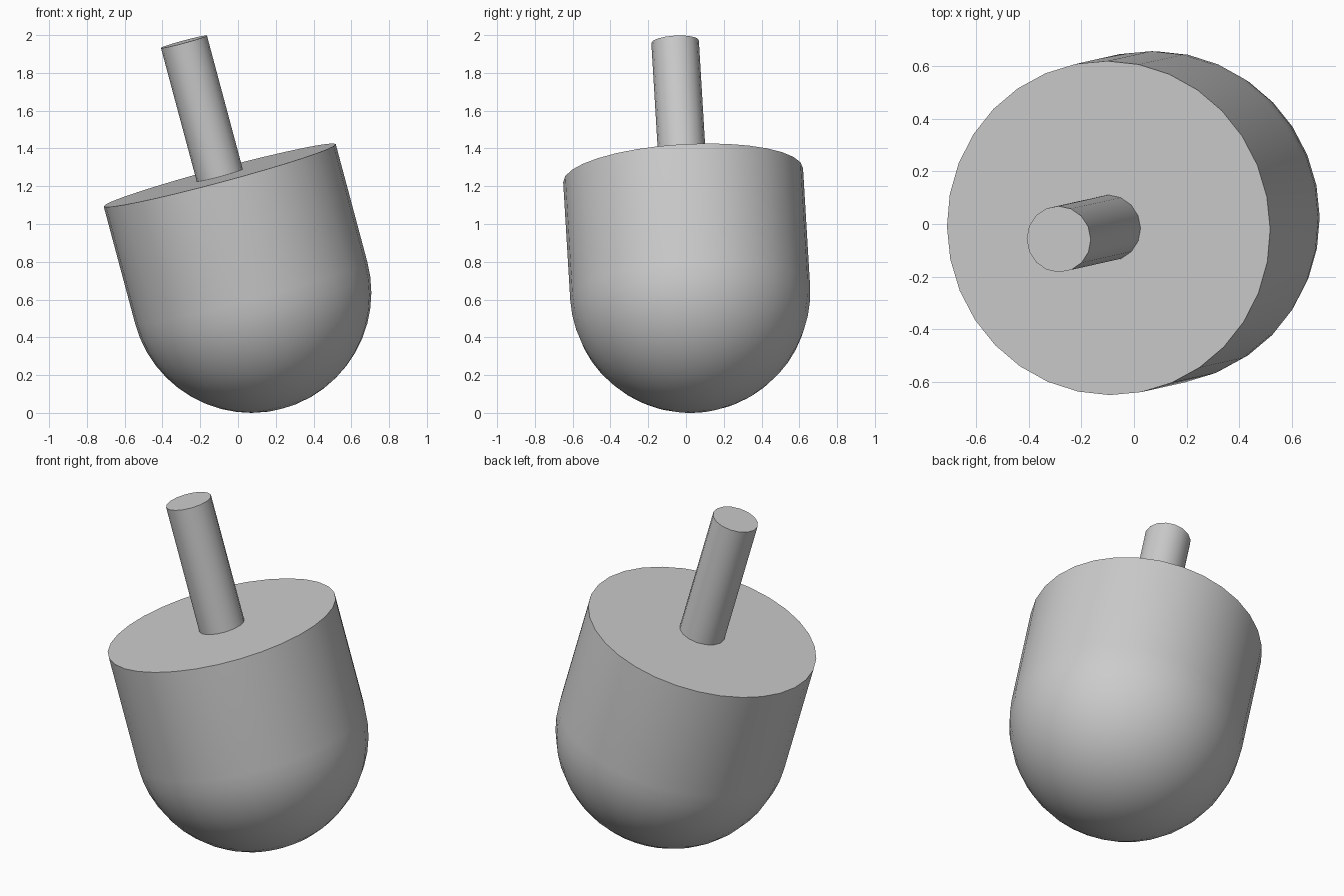
import bpy
import bmesh
from math import sin, cos, pi, radians
from mathutils import Vector, Matrix

if "Cube" in bpy.data.objects:
    bpy.data.objects.remove(bpy.data.objects["Cube"], do_unlink=True)

RADIUS = 0.636         # body and rounded tip share one radius
WALL = 0.645           # straight wall above the rounded tip
STEM_RADIUS = 0.126
STEM_LENGTH = 0.733
AXIS = Vector((-0.268, -0.06, 1)).normalized()
TIP_CENTRE = Vector((0.07, 0.022, RADIUS))

# One plain grey for the whole toy
grey = bpy.data.materials.new("plain grey")
grey.use_nodes = True
colour = (0.6, 0.6, 0.6, 1)
grey.diffuse_color = colour
grey.node_tree.nodes["Principled BSDF"].inputs["Base Color"].default_value = colour

# Shared lean of the toy
lean = Vector((0, 0, 1)).rotation_difference(AXIS).to_matrix().to_4x4()
placement = Matrix.Translation(TIP_CENTRE) @ lean


def lathe(name, profile, sides):
    """Turn a (radius, height) profile around the leaning axis."""
    bm = bmesh.new()
    verts = [bm.verts.new((r, 0, z)) for r, z in profile]
    edges = [bm.edges.new(pair) for pair in zip(verts, verts[1:])]
    bmesh.ops.spin(bm, geom=verts + edges, cent=(0, 0, 0), axis=(0, 0, 1),
                   angle=2 * pi, steps=sides)
    bmesh.ops.remove_doubles(bm, verts=bm.verts, dist=0.0001)
    bmesh.ops.recalc_face_normals(bm, faces=bm.faces)
    mesh = bpy.data.meshes.new(name)
    bm.to_mesh(mesh)
    bm.free()
    mesh.materials.append(grey)
    obj = bpy.data.objects.new(name, mesh)
    bpy.context.collection.objects.link(obj)
    obj.matrix_world = placement
    bpy.ops.object.select_all(action="DESELECT")
    obj.select_set(True)
    bpy.context.view_layer.objects.active = obj
    bpy.ops.object.shade_smooth_by_angle(angle=radians(30))
    return obj


# Body: rounded tip, straight wall and flat top
steps = 12
tip = [(RADIUS * sin(i / steps * pi / 2), -RADIUS * cos(i / steps * pi / 2))
       for i in range(steps + 1)]
lathe("body", tip + [(RADIUS, WALL), (0, WALL)], 32)

# Stem: round peg standing on the flat top
top = WALL + STEM_LENGTH
lathe("stem", [(0, WALL - 0.02), (STEM_RADIUS, WALL - 0.02),
               (STEM_RADIUS, top), (0, top)], 16)
